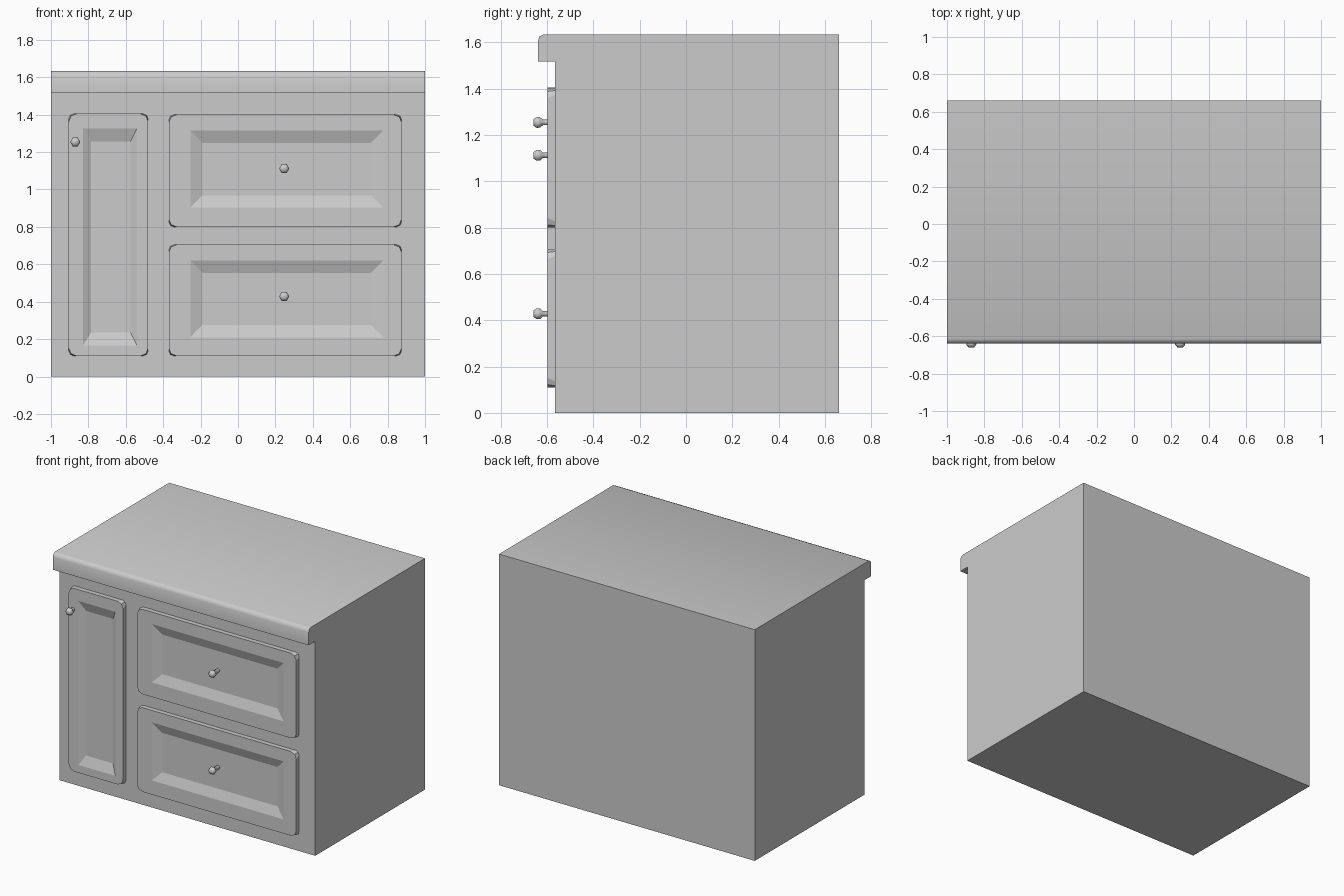
import bpy, bmesh, math

if "Cube" in bpy.data.objects:
    bpy.data.objects.remove(bpy.data.objects["Cube"])

BODY_Y, PANEL_Y, RECESS_Y = -0.566, -0.599, -0.575


def make_object(name, bm, smooth=None):
    bmesh.ops.remove_doubles(bm, verts=bm.verts, dist=1e-5)
    bmesh.ops.recalc_face_normals(bm, faces=bm.faces)
    mesh = bpy.data.meshes.new(name)
    bm.to_mesh(mesh)
    bm.free()
    ob = bpy.data.objects.new(name, mesh)
    bpy.context.collection.objects.link(ob)
    if smooth:
        bpy.ops.object.select_all(action='DESELECT')
        ob.select_set(True)
        bpy.context.view_layer.objects.active = ob
        bpy.ops.object.shade_smooth_by_angle(angle=math.radians(smooth))
    return ob


def ring(bm, rect, y, r=0.0, steps=2):
    """Rectangle loop in the xz plane with corners rounded by r."""
    x0, x1, z0, z1 = rect
    corners = [(x1 - r, z1 - r), (x0 + r, z1 - r), (x0 + r, z0 + r), (x1 - r, z0 + r)]
    verts = []
    for i, (cx, cz) in enumerate(corners):
        for s in range(steps + 1):
            a = math.pi / 2 * (i + s / steps)
            verts.append(bm.verts.new((cx + r * math.cos(a), y, cz + r * math.sin(a))))
    return verts


def bridge(bm, a, b):
    n = len(a)
    for i in range(n):
        j = (i + 1) % n
        # Sharp corners repeat a point, so skip the collapsed ones
        pts = []
        for v in (a[i], a[j], b[j], b[i]):
            if all((v.co - p.co).length > 1e-5 for p in pts):
                pts.append(v)
        if len(pts) > 2:
            bm.faces.new(pts)


def panel(name, outer, recess, floor):
    bm = bmesh.new()
    rings = [ring(bm, outer, BODY_Y + 0.002, 0.027), ring(bm, outer, PANEL_Y, 0.042),
             ring(bm, recess, PANEL_Y), ring(bm, floor, RECESS_Y)]
    for a, b in zip(rings, rings[1:]):
        bridge(bm, a, b)
    bm.faces.new(rings[-1][::3])
    make_object(name, bm)


def knob(name, x, z, base_y):
    # Six-sided turned profile: (radius, y)
    prof = [(0.014, base_y), (0.014, -0.618), (0.026, -0.630),
            (0.027, -0.645), (0.016, -0.659)]
    bm = bmesh.new()
    rings = [[bm.verts.new((x + r * math.cos(k * math.pi / 3), y,
                            z + r * math.sin(k * math.pi / 3))) for k in range(6)]
             for r, y in prof]
    for a, b in zip(rings, rings[1:]):
        bridge(bm, a, b)
    bm.faces.new(rings[0])
    bm.faces.new(rings[-1])
    make_object(name, bm, 62)


# Cabinet with overhanging front lip: one side profile (y, z) extruded along x
profile = [(0.66, 0), (0.66, 1.634), (-0.614, 1.634), (-0.632, 1.626),
           (-0.64, 1.605), (-0.64, 1.516), (BODY_Y, 1.516), (BODY_Y, 0)]
bm = bmesh.new()
face = bm.faces.new([bm.verts.new((-1, y, z)) for y, z in profile])
ext = bmesh.ops.extrude_face_region(bm, geom=[face])
bmesh.ops.translate(bm, vec=(2, 0, 0),
                    verts=[g for g in ext['geom'] if isinstance(g, bmesh.types.BMVert)])
make_object("cabinet_body", bm, 50)

# Door and drawer fronts, each with a sloped recess
panel("door", (-0.905, -0.48, 0.11, 1.405),
      (-0.83, -0.54, 0.165, 1.325), (-0.785, -0.575, 0.235, 1.257))
for name, z0, z1, r0, r1 in (("upper_drawer", 0.80, 1.40, 0.903, 1.315),
                             ("lower_drawer", 0.11, 0.705, 0.21, 0.62)):
    panel(name, (-0.37, 0.875, z0, z1), (-0.255, 0.777, r0, r1),
          (-0.19, 0.71, r0 + 0.066, r1 - 0.066))

# Knobs
knob("door_knob", -0.87, 1.254, PANEL_Y + 0.002)
knob("upper_drawer_knob", 0.247, 1.112, RECESS_Y + 0.002)
knob("lower_drawer_knob", 0.247, 0.428, RECESS_Y + 0.002)
